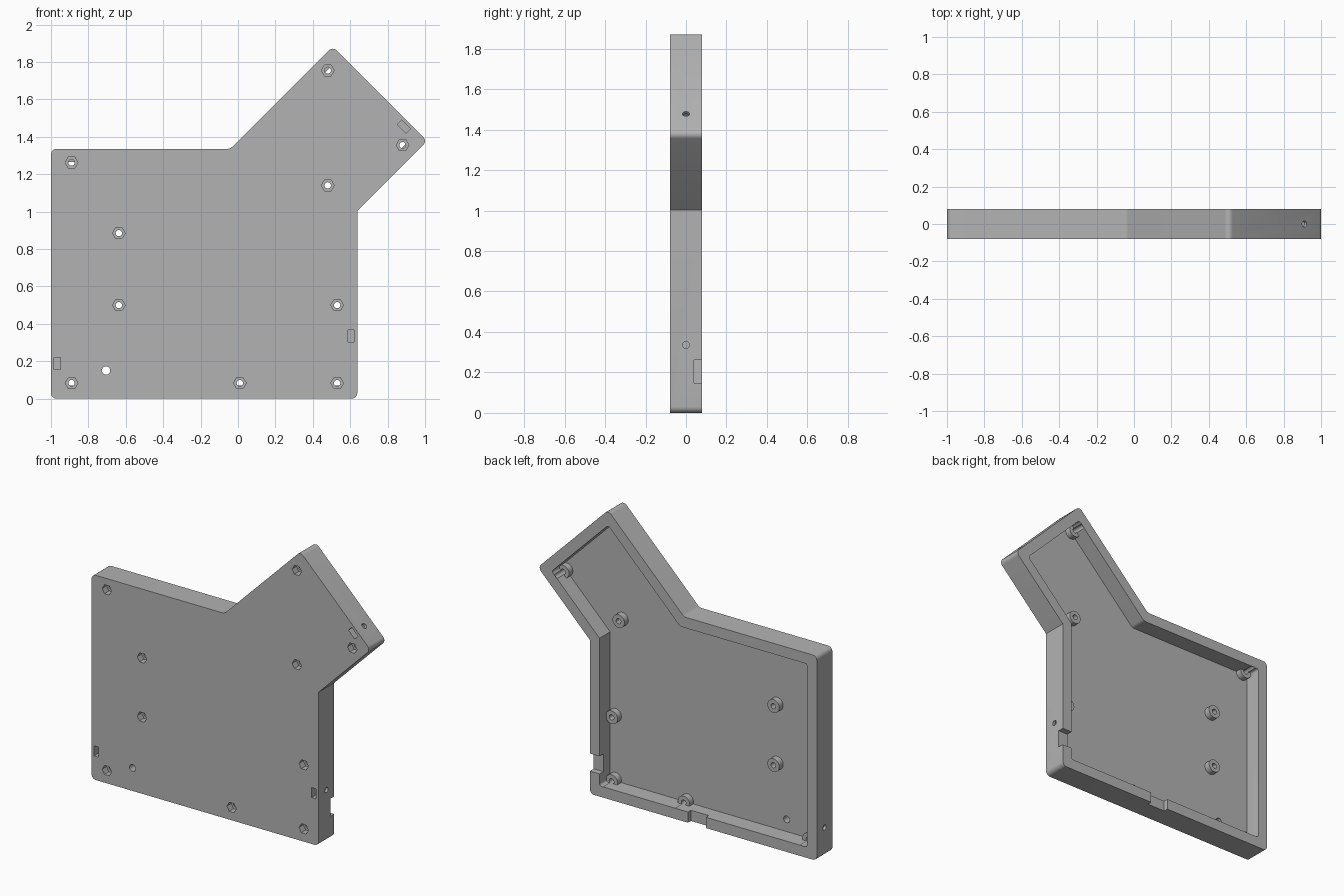
import bpy, bmesh, math
from mathutils import Vector, Matrix

cube = bpy.data.objects.get("Cube")
if cube:
    bpy.data.objects.remove(cube, do_unlink=True)

grey = bpy.data.materials.new("plain grey")
grey.use_nodes = True
grey.diffuse_color = (0.45, 0.45, 0.45, 1)
grey.node_tree.nodes["Principled BSDF"].inputs["Base Color"].default_value = grey.diffuse_color

FRONT, BACK, FLOOR, POST_TOP, WALL = -0.08, 0.08, -0.03, 0.01, 0.07


def prism(name, pts, y0, y1, matrix=None):
    """Extrude an (x, z) profile from y0 to y1."""
    bm = bmesh.new()
    face = bm.faces.new([bm.verts.new((x, y0, z)) for x, z in pts])
    ext = bmesh.ops.extrude_face_region(bm, geom=[face])
    verts = [v for v in ext["geom"] if isinstance(v, bmesh.types.BMVert)]
    bmesh.ops.translate(bm, verts=verts, vec=(0, y1 - y0, 0))
    if matrix:
        bmesh.ops.transform(bm, matrix=matrix, verts=bm.verts)
    bmesh.ops.recalc_face_normals(bm, faces=bm.faces)
    mesh = bpy.data.meshes.new(name)
    bm.to_mesh(mesh)
    bm.free()
    mesh.materials.append(grey)
    obj = bpy.data.objects.new(name, mesh)
    bpy.context.collection.objects.link(obj)
    return obj


def ring(x, z, r, n):
    return [(x + r * math.cos(math.tau * i / n), z + r * math.sin(math.tau * i / n)) for i in range(n)]


def rect(x, z, w, h):
    return [(x + a * w / 2, z + b * h / 2) for a, b in ((-1, -1), (1, -1), (1, 1), (-1, 1))]


def corners(pts):
    """Yield each corner with its unit directions in and out."""
    for i, p in enumerate(pts):
        yield p, (p - pts[i - 1]).normalized(), (pts[(i + 1) % len(pts)] - p).normalized()


def inset(pts, d):
    out = []
    for p, a, b in corners(pts):
        n = Vector((-a.y, a.x)) + Vector((-b.y, b.x))
        out.append(p + n * (2 * d / n.length_squared))
    return out


def rounded(pts, radii, steps=6):
    out = []
    for (p, a, b), r in zip(corners(pts), radii):
        if not r:
            out.append(p)
            continue
        turn = a.x * b.y - a.y * b.x
        t = r * math.tan(abs(math.asin(max(-1, min(1, turn)))) / 2)
        side = math.copysign(1, turn)
        centre = p - a * t + Vector((-a.y, a.x)) * r * side
        arm = p - a * t - centre
        angle = math.asin(max(-1, min(1, turn)))
        for i in range(steps + 1):
            out.append(centre + Matrix.Rotation(angle * i / steps, 2) @ arm)
    return out


def combine(target, tool, operation):
    mod = target.modifiers.new(tool.name, "BOOLEAN")
    mod.operation, mod.solver, mod.object = operation, "EXACT", tool
    bpy.context.view_layer.objects.active = target
    bpy.ops.object.modifier_apply(modifier=mod.name)
    bpy.data.objects.remove(tool, do_unlink=True)


def cut(target, *args):
    combine(target, prism("cutter", *args), "DIFFERENCE")


# Tray: a plate outline with an angled arm, hollowed from the back
outline = [Vector(p) for p in ((-1, 0), (0.638, 0), (0.638, 1.003), (1.012, 1.377),
                               (0.506, 1.883), (-0.042, 1.335), (-1, 1.335))]
tray = prism("case_tray", rounded(outline, (0.03, 0.03, 0, 0.03, 0.03, 0.04, 0.03)), FRONT, BACK)
cut(tray, rounded(inset(outline, WALL), (0.015, 0.015, 0, 0.015, 0.015, 0.04, 0.015)), FLOOR, BACK + 0.1)

# Screw posts with bores and hexagonal nut pockets on the front
posts = [(-0.89, 0.083), (0.01, 0.083), (0.53, 0.083), (0.53, 0.5), (-0.637, 0.5),
         (-0.637, 0.885), (-0.89, 1.262), (0.48, 1.14), (0.88, 1.355), (0.48, 1.755)]
for x, z in posts:
    combine(tray, prism("screw_post", ring(x, z, 0.043, 24), FLOOR - 0.02, POST_TOP), "UNION")
for x, z in posts:
    cut(tray, ring(x, z, 0.017, 20), FRONT - 0.1, BACK)
    cut(tray, ring(x, z, 0.034, 6), FRONT - 0.1, FRONT + 0.045)

# Plain through hole in the floor
cut(tray, ring(-0.705, 0.15, 0.022, 20), FRONT - 0.1, BACK)

# Nut slots in the walls, each met by a screw hole from outside
for x, z, tilt in ((0.638, 0.335, 0), (-1, 0.187, 180), (0.911, 1.478, 45)):
    place = Matrix.Translation((x, 0, z)) @ Matrix.Rotation(math.radians(-tilt), 4, "Y")
    cut(tray, rect(-0.034, 0, 0.033, 0.065), FRONT - 0.1, 0.035, place)
    cut(tray, ring(0, 0, 0.017, 20), -0.06, 0.06, place @ Matrix.Rotation(math.radians(90), 4, "Z"))

# Cable notches in the right and bottom walls
cut(tray, rect(0.61, 0.205, 0.15, 0.115), 0.04, BACK + 0.1)
cut(tray, rect(-0.135, 0.03, 0.13, 0.15), 0.05, BACK + 0.1)

bpy.ops.object.select_all(action="DESELECT")
tray.select_set(True)
bpy.context.view_layer.objects.active = tray
bpy.ops.object.shade_smooth_by_angle(angle=math.radians(30))
